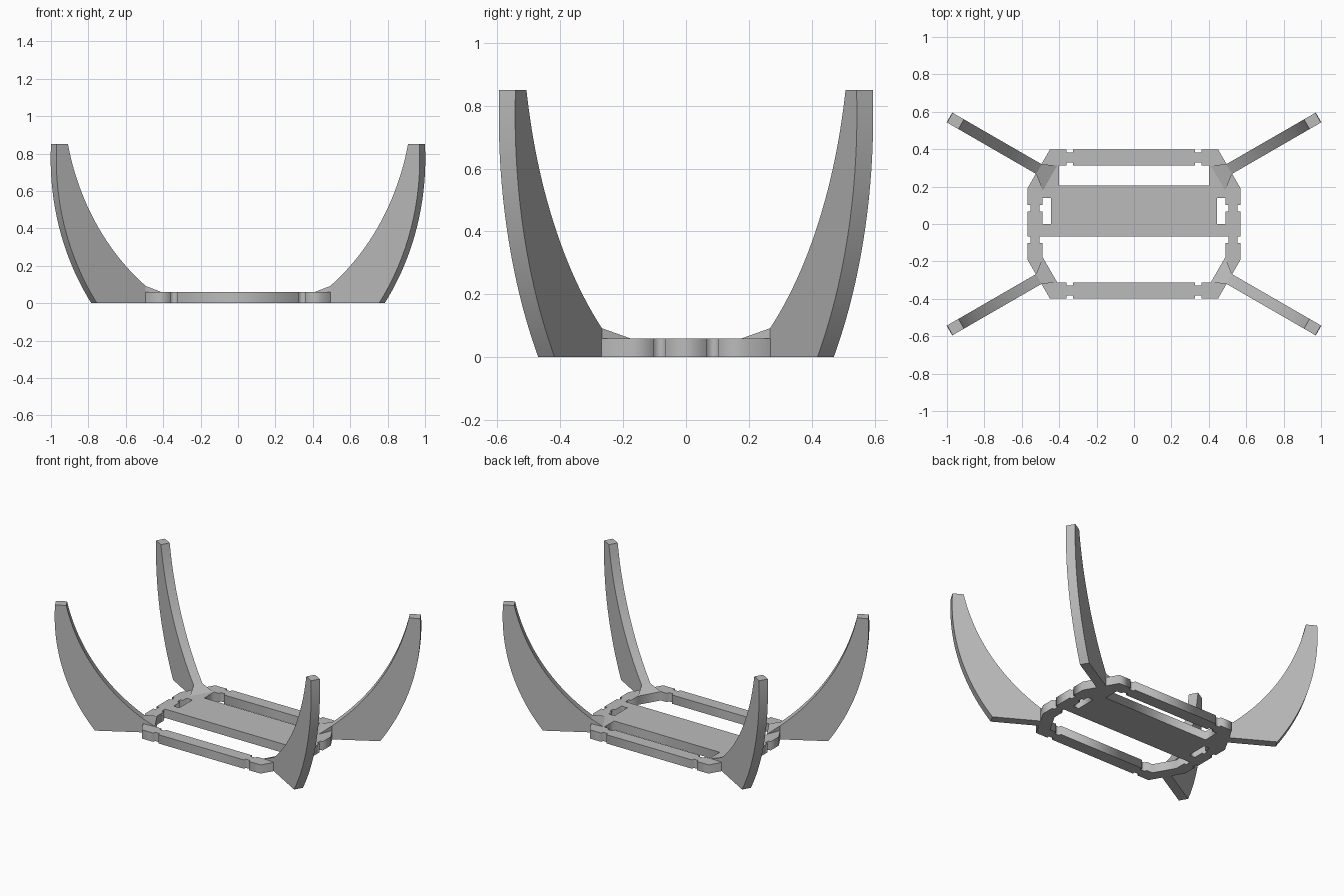
import bpy, bmesh, math
from mathutils import Vector

cube = bpy.data.objects.get("Cube")
if cube:
    bpy.data.objects.remove(cube, do_unlink=True)

grey = bpy.data.materials.new("plain_grey")
grey.use_nodes = True
COLOUR = (0.5, 0.5, 0.5, 1)
grey.diffuse_color = COLOUR
grey.node_tree.nodes["Principled BSDF"].inputs["Base Color"].default_value = COLOUR

THICK = 0.06          # frame and arm thickness
N0, N1 = 0.067, 0.102  # side notch span along y
M0, M1 = 0.325, 0.362  # end notch span along x
CUT = 0.017           # notch depth
SIDE, END = 0.488, 0.313  # inner faces of the frame rails
CORNER = [(0.41, END), (SIDE, 0.178)]  # inner chamfer


def finish(bm, name, smooth=False):
    bmesh.ops.remove_doubles(bm, verts=bm.verts, dist=0.0001)
    bmesh.ops.recalc_face_normals(bm, faces=bm.faces)
    mesh = bpy.data.meshes.new(name)
    bm.to_mesh(mesh)
    bm.free()
    mesh.materials.append(grey)
    obj = bpy.data.objects.new(name, mesh)
    bpy.context.collection.objects.link(obj)
    if smooth:
        bpy.ops.object.select_all(action='DESELECT')
        obj.select_set(True)
        bpy.context.view_layer.objects.active = obj
        bpy.ops.object.shade_smooth_by_angle(angle=math.radians(25))
    return obj


def mirror_x(pts):
    return pts + [(-x, y) for x, y in reversed(pts)]


def end_notch(y, depth):
    return [(M1, y), (M1, y + depth), (M0, y + depth), (M0, y)]


def side_notch(x, depth):
    return [(x, N0), (x + depth, N0), (x + depth, N1), (x, N1)]


def flip_y(pts):
    return [(x, -y) for x, y in pts]


# Frame outline and openings
quarter = side_notch(0.57, -CUT) + [(0.57, 0.19), (0.45, 0.398)] + end_notch(0.398, -CUT)
half = flip_y(quarter)[::-1] + quarter
front_window = flip_y(side_notch(SIDE, CUT) + CORNER[::-1] + end_notch(END, CUT))
back_window = [(0.40, 0.206), (0.40, END)] + end_notch(END, CUT)
slot = [(0.444, 0), (SIDE, 0)] + side_notch(SIDE, CUT) + [(SIDE, 0.14), (0.444, 0.14)]
loops = [mirror_x(half), mirror_x(front_window), mirror_x(back_window),
         slot, [(-x, y) for x, y in slot]]

curve = bpy.data.curves.new("frame_outline", 'CURVE')
curve.dimensions = '2D'
curve.fill_mode = 'BOTH'
curve.extrude = THICK / 2
for loop in loops:
    spline = curve.splines.new('POLY')
    spline.points.add(len(loop) - 1)
    for point, (x, y) in zip(spline.points, loop):
        point.co = (x, y, 0, 1)
    spline.use_cyclic_u = True
outline = bpy.data.objects.new("frame_outline", curve)
bpy.context.collection.objects.link(outline)
bm = bmesh.new()
bm.from_mesh(outline.to_mesh())
outline.to_mesh_clear()
bpy.data.objects.remove(outline, do_unlink=True)
bmesh.ops.translate(bm, verts=bm.verts, vec=(0, 0, THICK / 2))
finish(bm, "base_frame")


def arc(p, q, sag, n=24):
    """Circular arc from p to q, bulging right of its direction."""
    p, q = Vector(p), Vector(q)
    chord = q - p
    h = chord.length / 2
    radius = (h * h + sag * sag) / (2 * sag)
    along = chord.normalized()
    out = Vector((along.y, -along.x))
    centre = (p + q) / 2 - out * (radius - sag)
    sweep = math.asin(h / radius)
    angles = [sweep * (2 * i / n - 1) for i in range(n + 1)]
    return [centre + radius * (out * math.cos(a) + along * math.sin(a)) for a in angles]


# Curved arms and their flared roots, one at each corner
ROOT_R, ROOT_Z = 0.587, 0.092
outer = arc((0.888, 0), (1.137, 0.85), 0.077)
inner = arc((ROOT_R, ROOT_Z), (1.067, 0.85), 0.08)[::-1]
profile = [Vector((ROOT_R, 0))] + outer + inner
radial = Vector((math.cos(math.radians(30)), 0.5, 0))
across = Vector((-radial.y, radial.x, 0)) * THICK / 2
up = Vector((0, 0, 1))

for sx, side in ((1, "left"), (-1, "right")):
    for sy, end in ((-1, "front"), (1, "back")):
        def place(v):
            return (v.x * sx, v.y * sy, v.z)

        bm = bmesh.new()
        rings = [[bm.verts.new(place(radial * p.x + up * p.y + across * s))
                  for p in profile] for s in (-1, 1)]
        for ring in rings:
            bm.faces.new(ring)
        for i in range(len(profile)):
            j = (i + 1) % len(profile)
            bm.faces.new((rings[0][i], rings[0][j], rings[1][j], rings[1][i]))
        finish(bm, f"{end}_{side}_arm", smooth=True)

        bm = bmesh.new()
        corners = [Vector((x, y, THICK)) for x, y in CORNER]
        corners += [radial * ROOT_R + across * s + up * z
                    for s in (-1, 1) for z in (THICK, ROOT_Z)]
        for c in corners:
            bm.verts.new(place(c))
        bmesh.ops.convex_hull(bm, input=bm.verts)
        finish(bm, f"{end}_{side}_arm_root")
